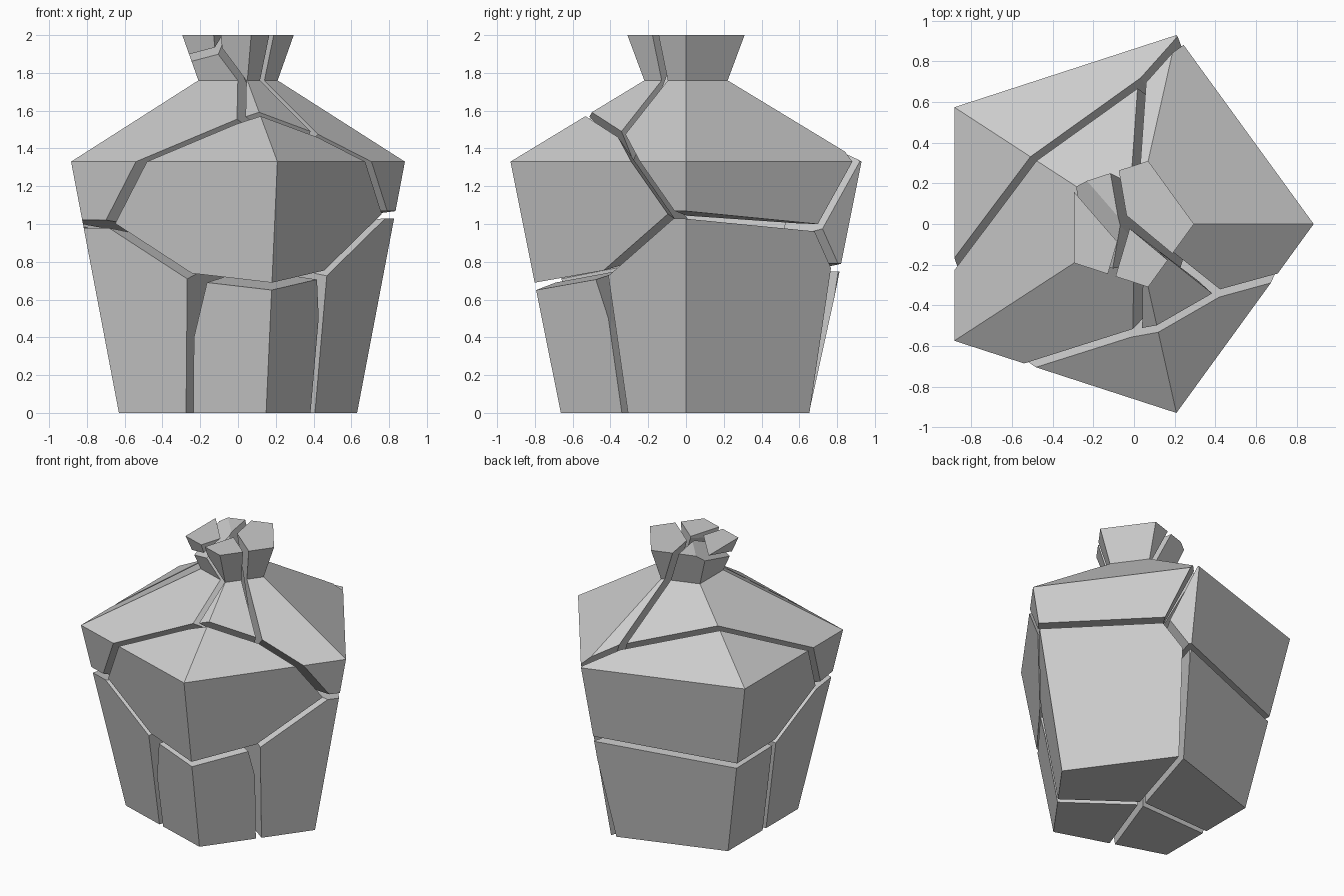
import bpy, bmesh, math
from mathutils import Vector

if "Cube" in bpy.data.objects:
    bpy.data.objects.remove(bpy.data.objects["Cube"])

GAP = 0.02    # half the crack width
RINGS = [(0, 0.697), (1.33, 0.977), (1.76, 0.232), (2.0, 0.326)]   # z, radius

# Crack planes: shard on the negative side, shard on the positive side, normal, offset
CRACKS = [
    ("C", "A", (.050, -.211, .976), .831),
    ("B", "A", (.464, -.337, .819), .6985),
    ("D", "A", (-.211, -.531, .820), .734),
    ("A", "E", (-.444, .750, .492), .360),
    ("A", "F", (-.304, .829, .467), .276),
    ("A", "G", (.080, .805, .589), .624),
    ("C", "B", (-.938, .339, .072), .060),
    ("C", "D", (.590, .805, .064), -.027),
    ("C", "", (-.842, .437, .316), .075),
    ("C", "", (.434, .852, .294), .0025),
    ("K", "D", (.957, -.289, -.036), -.060),
    ("B", "K", (-.044, .992, -.115), .0125),
    ("B", "H", (-.096, .544, .833), .693),
    ("B", "E", (.056, .164, .983), .850),
    ("K", "H", (-.081, .023, .996), .770),
    ("D", "G", (-.048, .062, .997), 1.005),
    ("D", "H", (-.813, .245, .529), .436),
    ("G", "H", (-.764, .481, -.429), -.313),
    ("E", "H", (-.593, .665, -.457), -.215),
    ("E", "G", (.922, .159, .351), .655),
    ("E", "F", (.764, -.363, .535), 1.035),
    ("F", "G", (.639, .770, .027), .043),
    ("E", "J", (-.361, -.313, .879), 1.795),
    ("J", "F", (.959, -.283, 0), -.034),
]

SHARDS = {
    "A": "front_belly_shard", "B": "base_left_shard", "C": "base_front_shard",
    "D": "base_right_shard", "K": "base_back_shard", "E": "left_shoulder_shard",
    "F": "front_neck_shard", "G": "right_shoulder_shard", "H": "back_belly_shard",
    "J": "rim_chip",
}


def jar_body():
    """Solid five-sided jar, each ring centred by its own width."""
    bm = bmesh.new()
    rings = []
    for z, r in RINGS:
        ring = []
        for i in range(5):
            a = i * math.tau / 5
            ring.append(bm.verts.new((r * (math.cos(a) - 0.0955), r * math.sin(a), z)))
        rings.append(ring)
    for lo, hi in zip(rings, rings[1:]):
        for i in range(5):
            j = (i + 1) % 5
            bm.faces.new((lo[i], lo[j], hi[j], hi[i]))
    bm.faces.new(rings[0][::-1])
    bm.faces.new(rings[-1])
    return bm


def cut(bm, normal, offset):
    """Remove everything beyond the plane and cap the cut."""
    n = Vector(normal)
    offset /= n.length
    n.normalize()
    geom = bm.verts[:] + bm.edges[:] + bm.faces[:]
    bmesh.ops.bisect_plane(bm, geom=geom, dist=1e-5, plane_co=n * offset,
                           plane_no=n, clear_outer=True)
    rim = [e for e in bm.edges if e.is_boundary]
    if rim:
        bmesh.ops.holes_fill(bm, edges=rim, sides=0)


# Break the jar into shards
for key, name in SHARDS.items():
    bm = jar_body()
    for below, above, n, d in CRACKS:
        if key == below:
            cut(bm, n, d - GAP)
        elif key == above:
            cut(bm, [-c for c in n], -d - GAP)
    bmesh.ops.remove_doubles(bm, verts=bm.verts, dist=1e-4)
    bmesh.ops.recalc_face_normals(bm, faces=bm.faces)
    mesh = bpy.data.meshes.new(name)
    bm.to_mesh(mesh)
    bm.free()
    bpy.context.collection.objects.link(bpy.data.objects.new(name, mesh))
